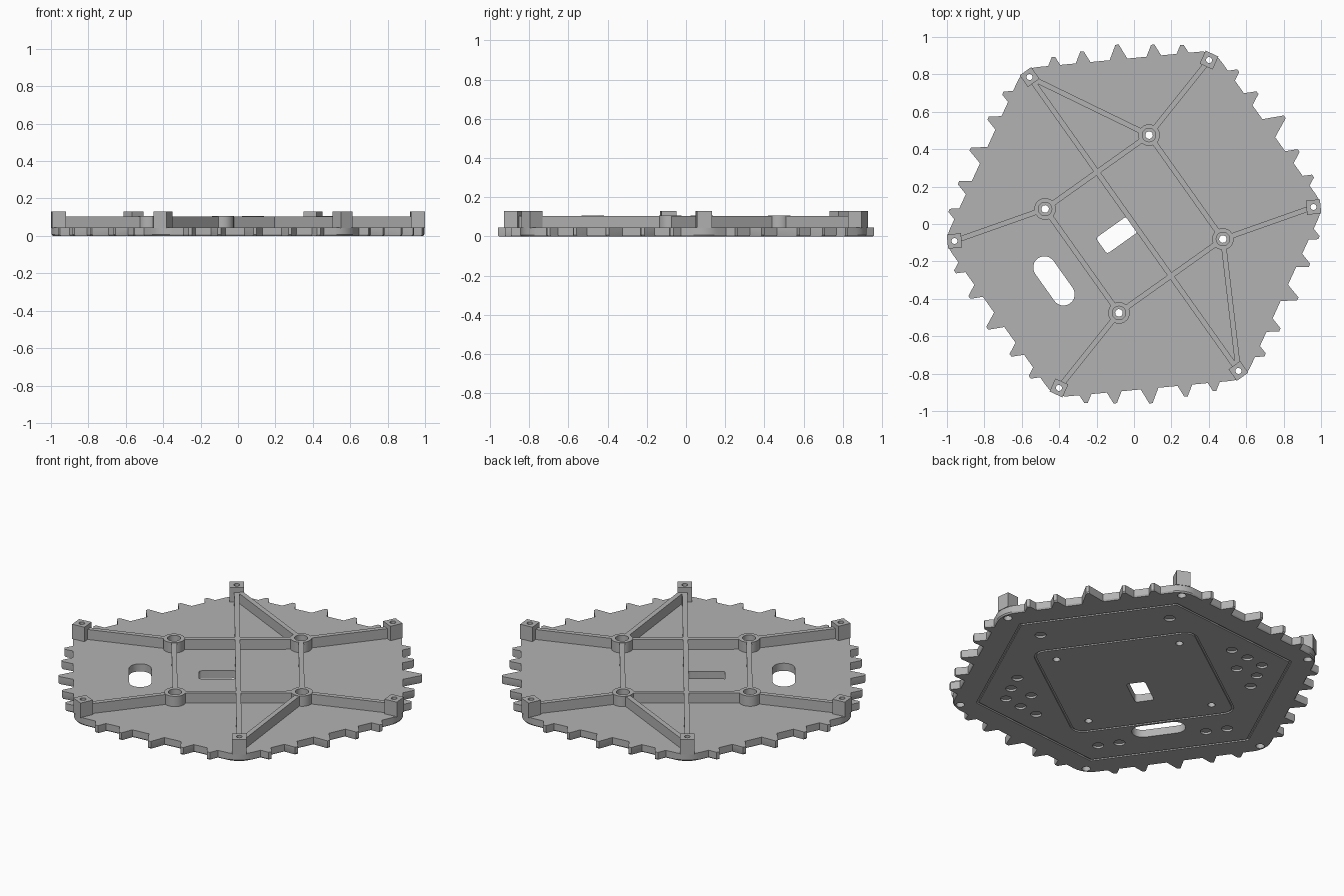
import bpy
import bmesh
from math import radians, cos, sin, pi
from mathutils import Vector

cube = bpy.data.objects.get("Cube")
if cube:
    bpy.data.objects.remove(cube, do_unlink=True)

TURN = radians(5.4)          # direction of the first corner post
SLOT = TURN + radians(210)   # direction from the centre to the long slot
STEP = pi / 3
PLATE_TOP, RIB_TOP, POST_TOP = 0.045, 0.104, 0.131
APOTHEM, POST_R, BOSS_R = 0.884, 0.964, 0.482

grey = bpy.data.materials.new("plain grey")
grey.use_nodes = True
grey.diffuse_color = (0.45, 0.45, 0.45, 1)
grey.node_tree.nodes["Principled BSDF"].inputs["Base Color"].default_value = grey.diffuse_color


def polar(r, a):
    return Vector((r * cos(a), r * sin(a)))


def local(k, t):
    """Point k along the slot direction and t to the side of it."""
    return polar(k, SLOT) + polar(t, SLOT - pi / 2)


def circle(c, r, n=24, a0=0.0):
    return [c + polar(r, a0 + 2 * pi * i / n) for i in range(n)]


def square(c, half, a0, n=24):
    pts = []
    for i in range(n):
        a = 2 * pi * i / n
        pts.append(c + polar(half / max(abs(cos(a)), abs(sin(a))), a0 + a))
    return pts


def rounded_rect(c, hx, hy, r, ang, n=6):
    pts = []
    for q, (sx, sy) in enumerate(((1, 1), (-1, 1), (-1, -1), (1, -1))):
        corner = c + polar(sx * (hx - r), ang) + polar(sy * (hy - r), ang + pi / 2)
        pts += [corner + polar(r, ang + (q + i / n) * pi / 2) for i in range(n + 1)]
    return pts


def add_prism(bm, loops):
    """Solid through a list of (outline, z) sections."""
    rows = [[bm.verts.new((p.x, p.y, z)) for p in pts] for pts, z in loops]
    n = len(rows[0])
    for a, b in zip(rows, rows[1:]):
        for i in range(n):
            j = (i + 1) % n
            bm.faces.new((a[i], a[j], b[j], b[i]))
    bm.faces.new(rows[0][::-1])
    bm.faces.new(rows[-1])


def add_tube(bm, outer, inner, z0, z1):
    rows = [[bm.verts.new((p.x, p.y, z)) for p in pts]
            for pts, z in ((outer, z0), (outer, z1), (inner, z1), (inner, z0))]
    n = len(outer)
    for k in range(4):
        a, b = rows[k], rows[(k + 1) % 4]
        for i in range(n):
            j = (i + 1) % n
            bm.faces.new((a[i], a[j], b[j], b[i]))


def finish(bm, name):
    bmesh.ops.recalc_face_normals(bm, faces=bm.faces)
    mesh = bpy.data.meshes.new(name)
    bm.to_mesh(mesh)
    bm.free()
    mesh.materials.append(grey)
    ob = bpy.data.objects.new(name, mesh)
    bpy.context.collection.objects.link(ob)
    return ob


def smooth(ob):
    bpy.ops.object.select_all(action="DESELECT")
    ob.select_set(True)
    bpy.context.view_layer.objects.active = ob
    bpy.ops.object.shade_smooth_by_angle(angle=radians(25))


posts = [polar(POST_R, TURN + i * STEP) for i in range(6)]
bosses = [polar(BOSS_R, SLOT + pi / 4 + i * pi / 2) for i in range(4)]

# Toothed plate outline
outline = []
teeth = ((-0.345, 0.929), (-0.19, 0.945), (0, 0.963), (0.19, 0.945), (0.345, 0.929))
CORNER = 0.13
for side in range(6):
    ang = TURN + pi / 6 + side * STEP
    for u, tip in teeth:
        if side == 0 and u == 0:
            tip = 0.989          # one longer marker tooth
        half = 0.45 * (tip - APOTHEM) + 0.012
        for du, v in ((-half, APOTHEM), (-0.009, tip), (0.009, tip), (half, APOTHEM)):
            outline.append(polar(v, ang) + polar(u + du, ang + pi / 2))
    centre = polar((APOTHEM - CORNER) / cos(pi / 6), ang + pi / 6)
    outline += [centre + polar(CORNER, ang + STEP * i / 6) for i in range(7)]

bm = bmesh.new()
add_prism(bm, [([p * 0.994 for p in outline], 0), (outline, 0.008), (outline, PLATE_TOP)])
plate = finish(bm, "toothed_plate")

# Cutters: openings, screw holes, shallow dimples and grooves underneath
bm = bmesh.new()


def cut(pts, top=0.1):
    add_prism(bm, [(pts, -0.05), (pts, top)])


cut(rounded_rect(local(0.11, 0.005), 0.1, 0.052, 0.015, SLOT))
cut(rounded_rect(local(0.525, 0), 0.06, 0.148, 0.0599, SLOT))
for p in posts:
    cut(circle(p, 0.023))
for p in bosses:
    cut(circle(p, 0.02))
dimples = [(0.61, 0.24), (0.61, 0.358), (-0.615, 0.358)]
dimples += [(0.2, 0.595), (-0.2, 0.595), (0.1, 0.655), (-0.1, 0.655), (0, 0.71), (0, 0.57)]
for k, t in dimples:
    for s in (-1, 1):
        cut(circle(local(k, s * t), 0.03), 0.012)
zero = Vector((0, 0))
add_tube(bm, circle(zero, 0.875, 6, TURN), circle(zero, 0.861, 6, TURN), -0.05, 0.008)
add_tube(bm, rounded_rect(zero, 0.452, 0.452, 0.07, SLOT),
         rounded_rect(zero, 0.44, 0.44, 0.058, SLOT), -0.05, 0.008)
cutter = finish(bm, "cutter")
cutter.hide_render = True
mod = plate.modifiers.new("cuts", "BOOLEAN")
mod.operation = "DIFFERENCE"
mod.solver = "EXACT"
mod.object = cutter
bpy.context.view_layer.objects.active = plate
bpy.ops.object.modifier_apply(modifier=mod.name)
bpy.data.objects.remove(cutter, do_unlink=True)
smooth(plate)

# Square corner posts with screw holes
for i, p in enumerate(posts):
    bm = bmesh.new()
    a = TURN + i * STEP
    add_tube(bm, square(p, 0.038, a), circle(p, 0.016, 24, a), PLATE_TOP - 0.002, POST_TOP)
    smooth(finish(bm, f"corner_post_{i + 1}"))

# Round hollow bosses
for i, p in enumerate(bosses):
    bm = bmesh.new()
    add_tube(bm, circle(p, 0.058), circle(p, 0.036), PLATE_TOP - 0.002, RIB_TOP + 0.002)
    smooth(finish(bm, f"boss_{i + 1}"))


def rib(name, a, b, trim_a, trim_b, width=0.028):
    d = (b - a).normalized()
    side = Vector((-d.y, d.x)) * width / 2
    a, b = a + d * trim_a, b - d * trim_b
    pts = [a - side, b - side, b + side, a + side]
    bm = bmesh.new()
    add_prism(bm, [(pts, PLATE_TOP - 0.002), (pts, RIB_TOP)])
    finish(bm, name)


# Ribs: square frame, long diagonal, and arms out to the posts
for i in range(4):
    rib(f"frame_rib_{i + 1}", bosses[i], bosses[(i + 1) % 4], 0.052, 0.052)
rib("diagonal_rib", posts[2], posts[5], 0.03, 0.03)
for i, p in enumerate(posts):
    near = min(bosses, key=lambda b: (b - p).length)
    if i == 2:       # braced to the boss beside the second post
        near = min(bosses, key=lambda b: (b - posts[1]).length)
    elif i == 5:     # braced to the boss beside the first post
        near = min(bosses, key=lambda b: (b - posts[0]).length)
    rib(f"arm_rib_{i + 1}", p, near, 0.034, 0.052)
